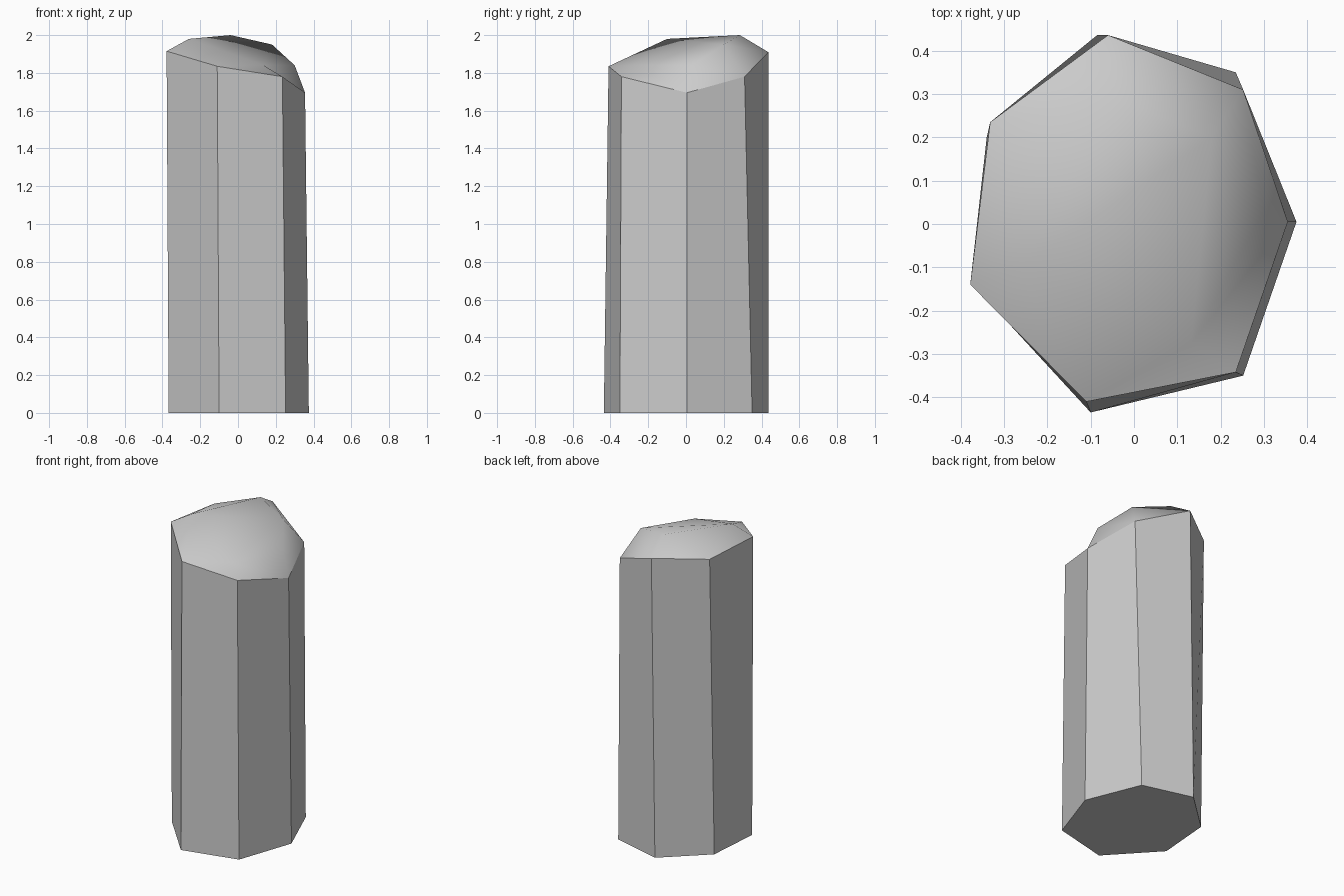
import bpy, bmesh
from mathutils import Vector

if "Cube" in bpy.data.objects:
    bpy.data.objects.remove(bpy.data.objects["Cube"])

# Seven-sided foot outline, counter-clockwise from +x
foot = [(0.375, 0.005), (0.235, 0.35), (-0.085, 0.436), (-0.34, 0.20),
        (-0.367, -0.145), (-0.10, -0.435), (0.252, -0.35)]
# Slanted upper rim, same order
rim = [(0.355, 0.005, 1.695), (0.252, 0.31, 1.78), (-0.06, 0.436, 1.91),
       (-0.332, 0.235, 1.90), (-0.378, -0.14, 1.915), (-0.11, -0.41, 1.835),
       (0.235, -0.342, 1.78)]
# Raised corners of the weathered cap
peaks = {"A": (-0.26, -0.10, 1.98), "B": (-0.04, 0.285, 2.0),
         "C": (0.18, 0.20, 1.95), "F": (0.30, 0.03, 1.84),
         "D": (0.132, -0.275, 1.842)}
# Cap facets: digits are rim corners, letters are peaks
facets = "01F 1CF 12C 2BC 23B 3AB 34A 45A 5DA 56D 60D 0FD ABC ACD CFD".split()

bm = bmesh.new()
lower = [bm.verts.new((x, y, 0)) for x, y in foot]
upper = [bm.verts.new(p) for p in rim]
corner = {str(i): v for i, v in enumerate(upper)}
corner.update({k: bm.verts.new(p) for k, p in peaks.items()})

# Flat base and column sides
bm.faces.new(lower[::-1])
for i in range(7):
    j = (i + 1) % 7
    bm.faces.new((lower[i], lower[j], upper[j], upper[i]))

# Smooth cap
for f in facets:
    bm.faces.new([corner[c] for c in f]).smooth = True
bmesh.ops.recalc_face_normals(bm, faces=bm.faces[:])

# Crisp rim between cap and sides
for e in bm.edges:
    if len(e.link_faces) == 2 and not all(f.smooth for f in e.link_faces):
        e.smooth = False

mesh = bpy.data.meshes.new("stone_column")
bm.to_mesh(mesh)
bm.free()
column = bpy.data.objects.new("stone_column", mesh)
bpy.context.collection.objects.link(column)
